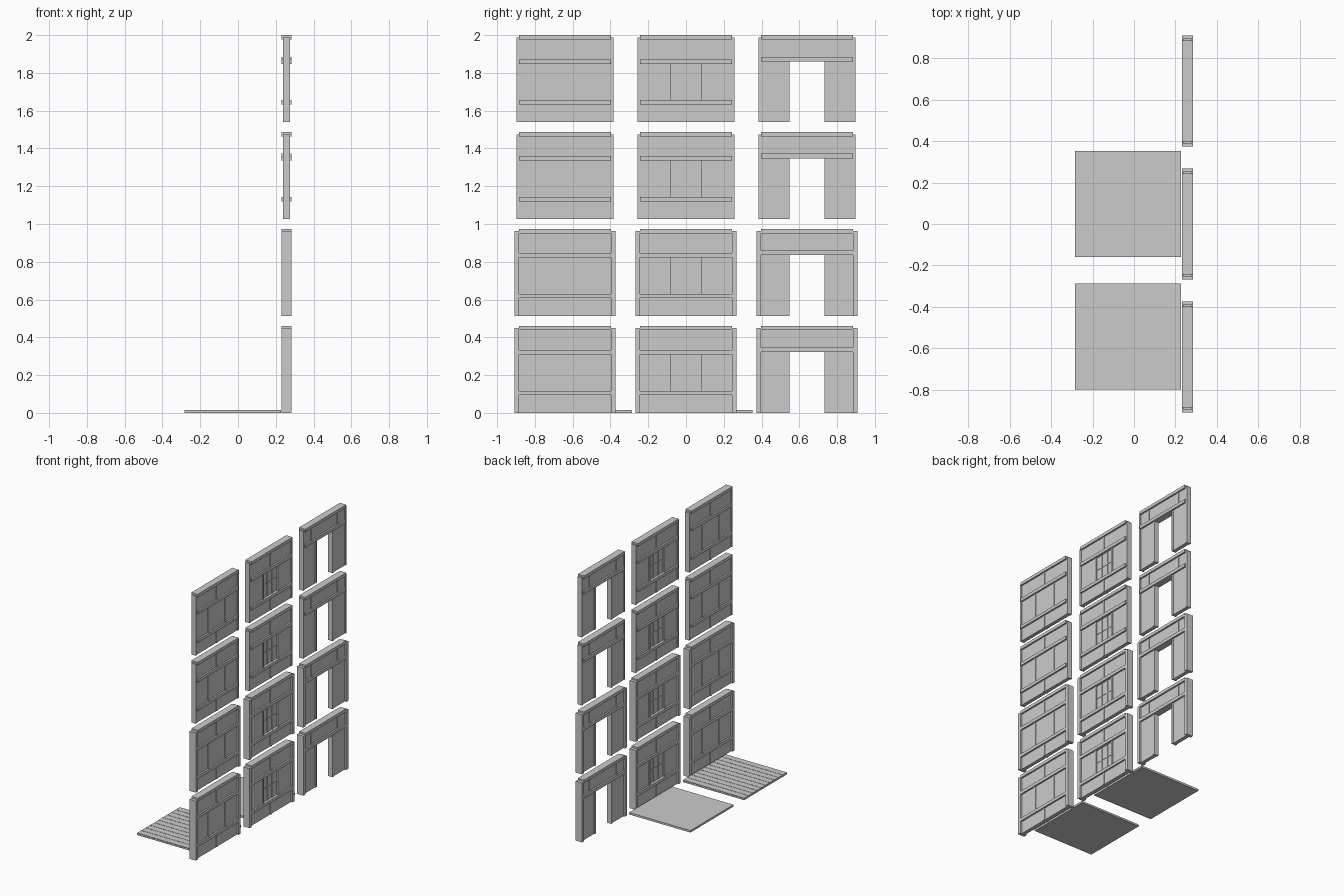
import bpy

cube = bpy.data.objects.get("Cube")
if cube:
    bpy.data.objects.remove(cube, do_unlink=True)

GREY = (0.6, 0.6, 0.6, 1)
mat = bpy.data.materials.new("plain grey")
mat.use_nodes = True
mat.diffuse_color = GREY
mat.node_tree.nodes["Principled BSDF"].inputs["Base Color"].default_value = GREY

# Panel layout: x centre, half depths, half widths, heights
X = 0.2575
BEAM, POST, WALL, GLASS = 0.0265, 0.0185, 0.014, 0.007
HALF, INNER, OUTER = 0.256, 0.243, 0.267
SHOULDER, TOP, ROW, COLUMN = 0.449, 0.461, 0.513, 0.641
LOW, MID, HIGH = (0.094, 0.117), (0.309, 0.333), (0.438, TOP)
DOOR_BEAM = (0.322, 0.346)
DOOR, WINDOW = 0.0925, 0.082


def boxes(name, parts):
    """One object made of boxes, each given as three (low, high) spans."""
    verts, faces = [], []
    for xs, ys, zs in parts:
        n = len(verts)
        verts += [(x, y, z) for x in xs for y in ys for z in zs]
        for quad in ((0, 1, 3, 2), (4, 6, 7, 5), (0, 4, 5, 1),
                     (2, 3, 7, 6), (0, 2, 6, 4), (1, 5, 7, 3)):
            faces.append([n + i for i in quad])
    mesh = bpy.data.meshes.new(name)
    mesh.from_pydata(verts, [], faces)
    mesh.materials.append(mat)
    obj = bpy.data.objects.new(name, mesh)
    bpy.context.collection.objects.link(obj)
    return obj


def panel(kind, column, row):
    y0, z0 = (column - 1) * COLUMN, row * ROW
    framed = row < 2
    label = f"{kind}_panel_{row + 1}"

    def part(depth, ya, yb, za, zb):
        return ((X - depth, X + depth), (y0 + ya, y0 + yb), (z0 + za, z0 + zb))

    def post(y, za, zb, width=0.016):
        return part(POST, y - width / 2, y + width / 2, za, zb)

    def mirrored(depth, ya, yb, za, zb):
        return [part(depth, ya, yb, za, zb), part(depth, -yb, -ya, za, zb)]

    # Infill wall, with its opening
    if kind == "plain":
        wall = [part(WALL, -INNER, INNER, 0, SHOULDER)]
    elif kind == "window":
        wall = mirrored(WALL, WINDOW, INNER, 0, SHOULDER)
        wall += [part(WALL, -WINDOW, WINDOW, 0, LOW[1]),
                 part(WALL, -WINDOW, WINDOW, MID[0], SHOULDER)]
    else:
        wall = mirrored(WALL, DOOR, INNER, 0, SHOULDER)
        wall += [part(WALL, -DOOR, DOOR, DOOR_BEAM[0], SHOULDER)]
    boxes(label + "_wall", wall)

    # Outer uprights
    if framed:
        ends = mirrored(BEAM, INNER, OUTER, 0, SHOULDER)
    else:
        ends = mirrored(POST, INNER, HALF, 0, SHOULDER)
    boxes(label + "_end_posts", ends)

    # Horizontal beams
    levels = [HIGH, DOOR_BEAM] if kind == "door" else [HIGH, MID, LOW]
    boxes(label + "_beams", [part(BEAM, -INNER, INNER, *z) for z in levels])

    # Short uprights between the beams
    if kind == "door":
        posts = [post(s * 0.16, DOOR_BEAM[1], HIGH[0]) for s in (-1, 1)]
        posts += mirrored(POST, DOOR, DOOR + 0.016, 0, DOOR_BEAM[0])
    else:
        posts = [post(0, MID[1], HIGH[0]), post(0, 0, LOW[0])]
        if kind == "plain":
            posts += [post(s * 0.1, LOW[1], MID[0]) for s in (-1, 1)]
        else:
            posts += mirrored(POST, WINDOW, WINDOW + 0.016, LOW[1], MID[0])
    boxes(label + "_short_posts", posts)

    # Recessed window with its bars
    if kind == "window":
        boxes(label + "_pane", [part(GLASS, -WINDOW, WINDOW, LOW[1], MID[0])])
        bars = [part(0.011, y - 0.006, y + 0.006, LOW[1], MID[0])
                for y in (-0.028, 0.028)]
        bars.append(part(0.010, -WINDOW, WINDOW, 0.208, 0.218))
        boxes(label + "_bars", bars)


for row in range(4):
    for column, kind in enumerate(("plain", "window", "door")):
        panel(kind, column, row)

# Floor slabs: one smooth, one of boards
FLOOR_X, FLOOR_TOP = (-0.284, 0.227), 0.015
boxes("smooth_floor", [(FLOOR_X, (-0.159, 0.353), (0, FLOOR_TOP))])
START, BOARD, GAP = -0.798, 0.0511, 0.0015
boxes("board_floor_base", [(FLOOR_X, (START, START + 10 * BOARD), (0, 0.010))])
boxes("floor_boards", [
    (FLOOR_X, (START + i * BOARD + GAP, START + (i + 1) * BOARD - GAP),
     (0.010, FLOOR_TOP)) for i in range(10)])
